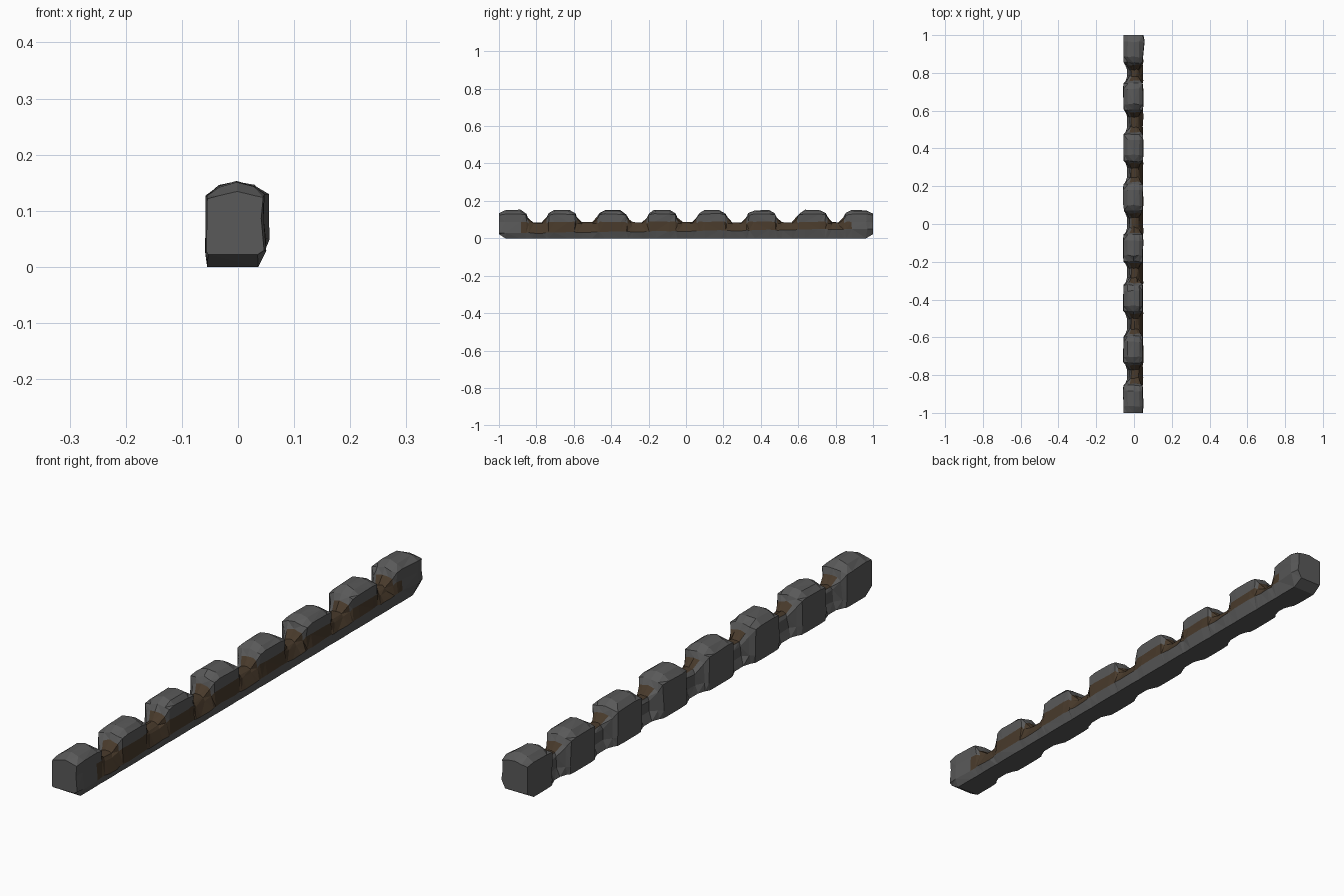
import bpy, bmesh, random

if "Cube" in bpy.data.objects:
    bpy.data.objects.remove(bpy.data.objects["Cube"])
random.seed(4)

# Cross-sections (x, z), same point order: left foot, up the left, over the top, down the right
BLOCK = [(-.055, 0), (-.057, .03), (-.056, .126), (-.034, .144), (-.003, .151),
         (.028, .145), (.046, .130), (.044, .088), (.049, .040), (.036, 0)]
GAP = [(-.036, 0), (-.024, .03), (-.023, .07), (-.014, .082), (0, .086),
       (.012, .085), (.024, .079), (.031, .069), (.048, .037), (.036, 0)]
SHOULDER = [(x * .97, min(z, .122 + .012 * (1 - abs(x) / .06))) for x, z in BLOCK]


def mix(a, b, t):
    return [(p[0] * (1 - t) + q[0] * t, p[1] * (1 - t) + q[1] * t) for p, q in zip(a, b)]


# Stations along the wall: (y, section, is_gap)
centres = [-.925, -.665, -.393, -.127, .14, .405, .675, .925]
stations = []
for i, c in enumerate(centres):
    block = [(-.108, GAP, True), (-.082, mix(SHOULDER, GAP, .45), True), (-.070, SHOULDER, False),
             (-.040, BLOCK, False), (.040, BLOCK, False), (.070, SHOULDER, False),
             (.082, mix(SHOULDER, GAP, .45), True), (.108, GAP, True)]
    if i == 0:
        block = [(-.075, SHOULDER, False)] + block[3:]
    if i == 7:
        block = block[:-3] + [(.075, SHOULDER, False)]
    stations += [(c + d, s, g) for d, s, g in block]


def colour(name, rgb):
    m = bpy.data.materials.new(name)
    m.diffuse_color = (*rgb, 1)
    m.use_nodes = True
    m.node_tree.nodes["Principled BSDF"].inputs["Base Color"].default_value = m.diffuse_color
    return m


bm = bmesh.new()
rings = []
last = len(stations) - 1
for k, (y, sec, gap) in enumerate(stations):
    ring = []
    ends = k in (0, last)
    for j, (x, z) in enumerate(sec):
        foot = j in (0, 9)
        jy = 0 if ends else random.uniform(-.004, .004)
        if not foot:
            x += random.uniform(-.002, .002)
            z += random.uniform(-.002, .002)
        if j == 8:                                   # ridge rises towards the back
            z += .012 * y
        if y > .9 and j in (6, 7, 8):                # wider right side on the back block
            x += .009 if k < last else .002
        if ends and foot:                            # chamfered lower ends
            z = .022
        ring.append(bm.verts.new((x, y + jy, z)))
    rings.append(ring)

# Skin between sections
n = len(BLOCK)
for k in range(last):
    a, b = rings[k], rings[k + 1]
    in_gap = stations[k][2] and stations[k + 1][2]
    for j in range(n):
        f = bm.faces.new((a[j], a[(j + 1) % n], b[(j + 1) % n], b[j]))
        stained = (in_gap and 3 <= j <= 7) or (j == 7 and 1 < k < last - 2)
        f.material_index = 1 if stained else 0
bm.faces.new(rings[0])
bm.faces.new(rings[-1])
bmesh.ops.recalc_face_normals(bm, faces=bm.faces)
bmesh.ops.triangulate(bm, faces=[f for f in bm.faces if len(f.verts) == 4])

me = bpy.data.meshes.new("battlement_wall")
bm.to_mesh(me)
bm.free()
me.materials.append(colour("stone", (.1, .1, .1)))
me.materials.append(colour("stained_stone", (.065, .042, .024)))
wall = bpy.data.objects.new("battlement_wall", me)
bpy.context.collection.objects.link(wall)
